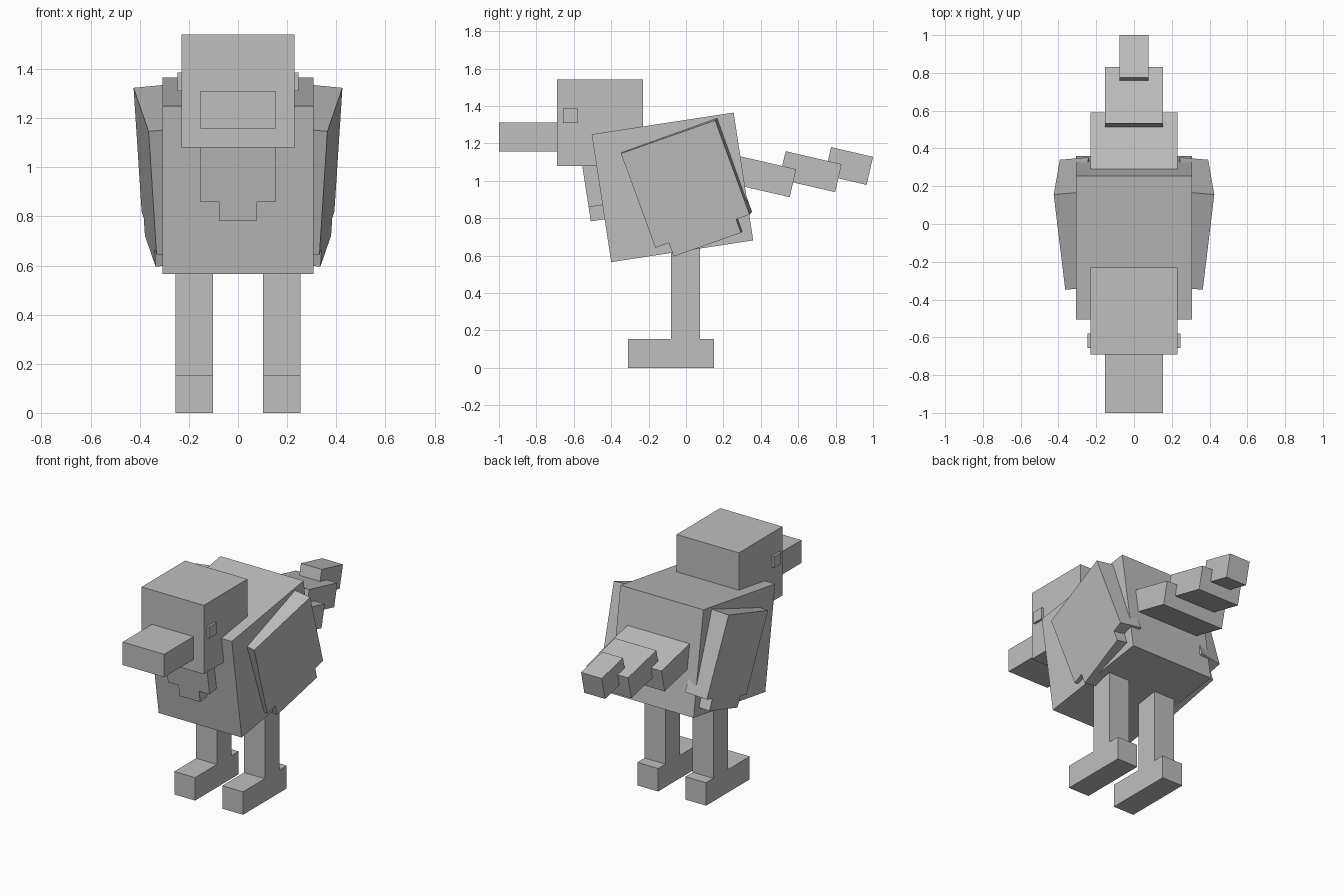
import bpy, bmesh, math
from mathutils import Vector

cube = bpy.data.objects.get("Cube")
if cube:
    bpy.data.objects.remove(cube, do_unlink=True)

U = 0.0768  # block unit the model is laid out on

grey = bpy.data.materials.new("plain_grey")
grey.use_nodes = True
COLOUR = (0.52, 0.52, 0.52, 1)
grey.diffuse_color = COLOUR
grey.node_tree.nodes["Principled BSDF"].inputs["Base Color"].default_value = COLOUR


def prism(name, pts, origin, ax, ay, az, depth, mirror=False):
    """Extrude a 2D outline (in block units) along az, in the frame ax/ay/az."""
    o, ax, ay, az = (Vector(v) for v in (origin, ax, ay, az))
    ax, ay, az = ax.normalized(), ay.normalized(), az.normalized()
    bm = bmesh.new()
    face = bm.faces.new([bm.verts.new(o + ax * a * U + ay * b * U) for a, b in pts])
    ext = bmesh.ops.extrude_face_region(bm, geom=[face], use_keep_orig=True)
    moved = [g for g in ext["geom"] if isinstance(g, bmesh.types.BMVert)]
    bmesh.ops.translate(bm, verts=moved, vec=az * depth * U)
    if mirror:
        for v in bm.verts:
            v.co.x = -v.co.x
    bmesh.ops.recalc_face_normals(bm, faces=bm.faces)
    me = bpy.data.meshes.new(name)
    bm.to_mesh(me)
    bm.free()
    me.materials.append(grey)
    ob = bpy.data.objects.new(name, me)
    bpy.context.collection.objects.link(ob)
    return ob


def box(name, centre, size, tilt=0.0):
    """Box sized in block units, tilted about the x axis (degrees)."""
    t = math.radians(tilt)
    w, d, h = (s / 2 for s in size)
    back, up = Vector((0, math.cos(t), math.sin(t))), Vector((0, -math.sin(t), math.cos(t)))
    start = Vector(centre) - Vector((w * U, 0, 0))
    outline = [(-d, -h), (d, -h), (d, h), (-d, h)]
    return prism(name, outline, start, back, up, (1, 0, 0), size[0])


# Head, beak and body
TILT = 8.7
box("head", (0, -0.46, 1.31), (6, 6, 6))
box("beak", (0, -0.845, 1.234), (4, 4.04, 2))
box("body", (0, -0.0725, 0.965), (8, 10, 9), TILT)

# T-shaped wattle lying on the chest
s, c = math.sin(math.radians(TILT)), math.cos(math.radians(TILT))
prism("wattle", [(-1, 0), (1, 0), (1, 1), (2, 1), (2, 5), (-2, 5), (-2, 1), (-1, 1)],
      (0, -0.509, 0.783), (1, 0, 0), (0, -s, c), (0, c, s), 1)

# Tail: three narrowing blocks, each placed by its top rear edge
TAIL = -13
t = math.radians(TAIL)
along, up = Vector((0, math.cos(t), math.sin(t))), Vector((0, -math.sin(t), math.cos(t)))
for name, y, z, width, length in (("tail_base", 0.589, 1.062, 6, 5),
                                  ("tail_middle", 0.832, 1.089, 4, 4),
                                  ("tail_tip", 1.0, 1.128, 2, 3)):
    centre = Vector((0, y, z)) - along * length / 2 * U - up * U
    box(name, centre, (width, length, 2), TAIL)

# Paired parts: eyes, legs with feet, swept wings
wing_outline = [(0, 0), (7, 0), (7, 7), (6, 7), (6, 8), (1, 8), (1, 7), (0, 7)]
leg_outline = [(0, 0), (6, 0), (6, 2), (5, 2), (5, 9), (3, 9), (3, 2), (0, 2)]
wing_back, wing_down = Vector((0.061, 0.503, 0.177)), Vector((-0.033, 0.186, -0.509))
for side, mirror in (("left", False), ("right", True)):
    sign = -1 if mirror else 1
    box(side + "_eye", (sign * 0.207, -0.618, 1.348), (1, 1, 1))
    prism(side + "_leg", leg_outline, (0.101, -0.31, 0), (0, 1, 0), (0, 0, 1),
          (1, 0, 0), 2, mirror)
    prism(side + "_wing", wing_outline, (0.364, -0.348, 1.146), wing_back, wing_down,
          wing_back.cross(wing_down), 2, mirror)
